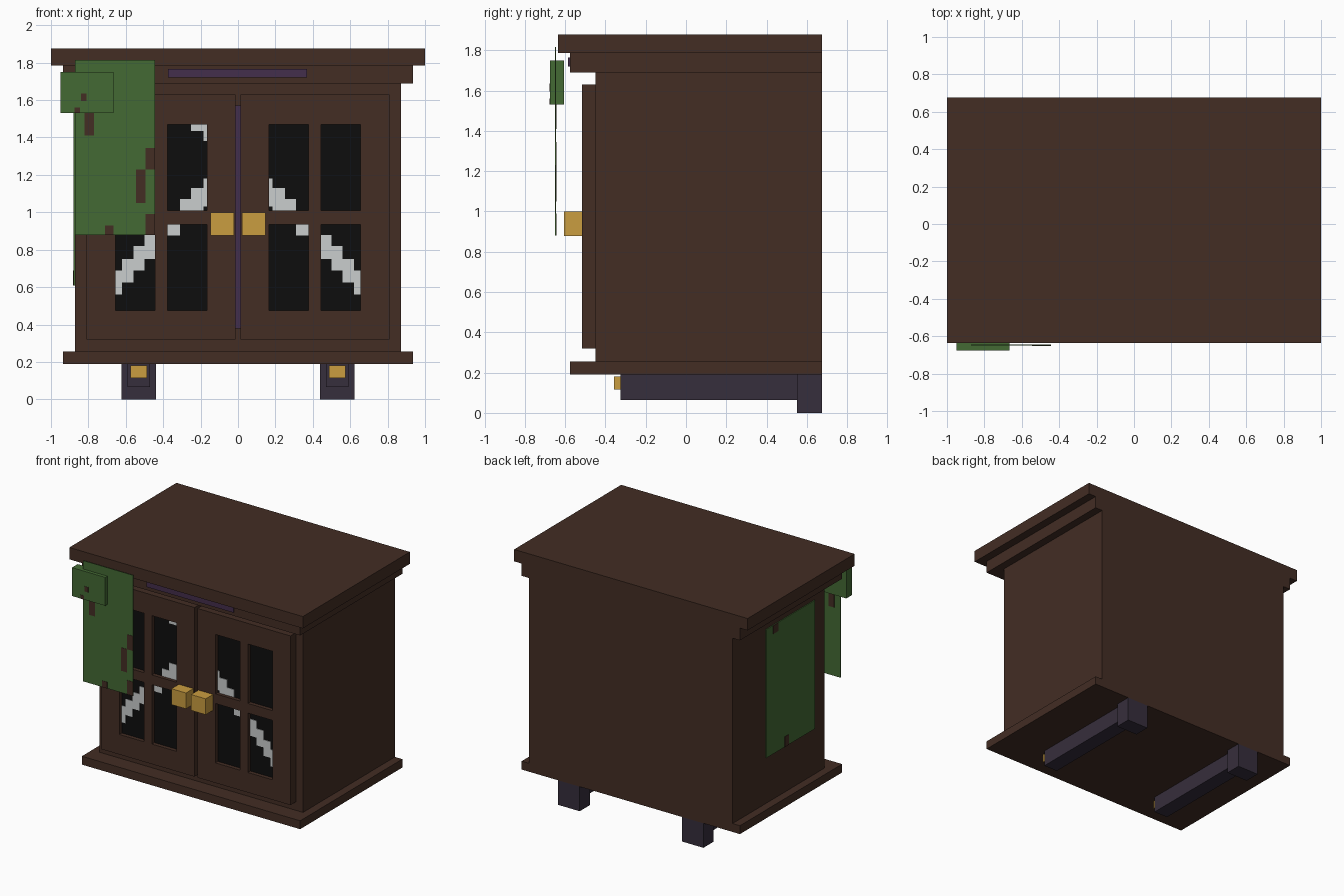
import bpy, bmesh

if "Cube" in bpy.data.objects:
    bpy.data.objects.remove(bpy.data.objects["Cube"])


def material(name, rgb):
    m = bpy.data.materials.new(name)
    m.diffuse_color = [(c / 255 / 12.92 if c < 11 else ((c / 255 + 0.055) / 1.055) ** 2.4) for c in rgb] + [1]
    m.use_nodes = True
    m.node_tree.nodes["Principled BSDF"].inputs["Base Color"].default_value = m.diffuse_color
    return m


WOOD = material("dark_wood", (67, 45, 36))
GREEN = material("green_cloth", (68, 106, 52))
GOLD = material("brass", (202, 157, 64))
BLACK = material("dark_glass", (13, 13, 13))
WEB = material("pale_web", (202, 205, 205))
LEG = material("leg_purple", (54, 46, 60))
TRIM = material("trim_purple", (67, 46, 76))


def finish(bm, name, mat):
    mesh = bpy.data.meshes.new(name)
    bm.to_mesh(mesh)
    bm.free()
    mesh.materials.append(mat)
    ob = bpy.data.objects.new(name, mesh)
    bpy.context.collection.objects.link(ob)
    return ob


def box(name, x, y, z, mat):
    """Axis-aligned box from (min, max) ranges."""
    bm = bmesh.new()
    bmesh.ops.create_cube(bm, size=1)
    for v in bm.verts:
        v.co = [r[0] if c < 0 else r[1] for c, r in zip(v.co, (x, y, z))]
    return finish(bm, name, mat)


def mirrored(x, s):
    return tuple(sorted((x[0] * s, x[1] * s)))


def door_frame(name, xs, zs, y, depth):
    """Flat panel with window openings at every odd grid cell."""
    bm = bmesh.new()
    for i in range(len(xs) - 1):
        for j in range(len(zs) - 1):
            if i % 2 and j % 2:
                continue
            c = [(xs[i], zs[j]), (xs[i + 1], zs[j]), (xs[i + 1], zs[j + 1]), (xs[i], zs[j + 1])]
            bm.faces.new([bm.verts.new((a, y, b)) for a, b in c])
    bmesh.ops.remove_doubles(bm, verts=bm.verts, dist=0.001)
    ob = finish(bm, name, WOOD)
    mod = ob.modifiers.new("thickness", 'SOLIDIFY')
    mod.thickness = depth
    mod.offset = -1
    return ob


# Cabinet carcass and stepped mouldings
BACK = 0.675
box("top_slab", (-1, 1), (-0.635, BACK), (1.785, 1.877), WOOD)
box("top_moulding", (-0.935, 0.935), (-0.575, BACK), (1.69, 1.785), WOOD)
box("body", (-0.872, 0.872), (-0.45, BACK), (0.255, 1.69), WOOD)
box("base_moulding", (-0.935, 0.935), (-0.575, BACK), (0.19, 0.255), WOOD)

# Purple trims
box("top_trim", (-0.375, 0.37), (-0.586, -0.575), (1.72, 1.765), TRIM)
box("centre_trim", (-0.0125, 0.0125), (-0.465, -0.45), (0.38, 1.57), TRIM)

# Doors, windows, webs, knobs and legs, both sides
PANES_X = [(0.167, 0.377), (0.445, 0.655)]
PANES_Z = [(0.475, 0.935), (1.01, 1.47)]
WEB_STEPS = [  # x range, z range
    ((0.167, 0.185), (1.03, 1.18)), ((0.185, 0.25), (1.01, 1.13)), ((0.25, 0.31), (1.01, 1.07)),
    ((0.31, 0.377), (0.875, 0.935)),
    ((0.445, 0.50), (0.75, 0.88)), ((0.50, 0.56), (0.69, 0.82)),
    ((0.56, 0.62), (0.625, 0.75)), ((0.62, 0.655), (0.56, 0.69))]
GLASS = -0.485

for side, s in (("left", -1), ("right", 1)):
    xs = sorted(s * v for v in (0.0125, 0.167, 0.377, 0.445, 0.655, 0.81))
    door_frame(side + "_door", xs, (0.32, 0.475, 0.935, 1.01, 1.47, 1.63), -0.515, 0.065)
    for px in PANES_X:
        for pz in PANES_Z:
            box(side + "_glass", mirrored(px, s), (GLASS, -0.45), pz, BLACK)
    for wx, wz in WEB_STEPS:
        box(side + "_web", mirrored(wx, s), (GLASS - 0.004, GLASS), wz, WEB)
    box(side + "_knob", mirrored((0.022, 0.147), s), (-0.605, -0.515), (0.877, 1.0), GOLD)
    box(side + "_rear_leg", mirrored((0.438, 0.622), s), (0.55, BACK), (0, 0.19), LEG)
    box(side + "_runner", mirrored((0.47, 0.59), s), (-0.325, 0.55), (0.065, 0.19), LEG)
    box(side + "_runner_cap", mirrored((0.487, 0.575), s), (-0.357, -0.325), (0.115, 0.18), GOLD)
box("upper_left_web", (-0.25, -0.185), (GLASS - 0.004, GLASS), (1.435, 1.47), WEB)
box("upper_left_web", (-0.185, -0.167), (GLASS - 0.004, GLASS), (1.38, 1.47), WEB)

# Green cloth hanging at the front with its clump and worn patches
box("front_cloth", (-0.872, -0.445), (-0.649, -0.645), (0.88, 1.815), GREEN)
box("cloth_clump", (-0.95, -0.665), (-0.675, -0.605), (1.53, 1.75), GREEN)
for px, pz in [((-0.82, -0.77), (1.41, 1.53)), ((-0.545, -0.495), (1.05, 1.23)),
               ((-0.495, -0.445), (1.23, 1.345)), ((-0.495, -0.445), (0.88, 0.99)),
               ((-0.71, -0.665), (0.88, 0.93))]:
    box("front_cloth_patch", px, (-0.651, -0.643), pz, WOOD)
for px, pz in [((-0.84, -0.81), (1.595, 1.635)), ((-0.875, -0.845), (1.53, 1.56))]:
    box("clump_patch", px, (-0.677, -0.674), pz, WOOD)

# Green cloth on the left side
box("side_cloth", (-0.879, -0.872), (-0.325, 0.27), (0.61, 1.605), GREEN)
for py, pz in [((0.13, 0.19), (1.54, 1.605)), ((0.0, 0.05), (0.61, 0.69))]:
    box("side_cloth_patch", (-0.882, -0.873), py, pz, WOOD)
